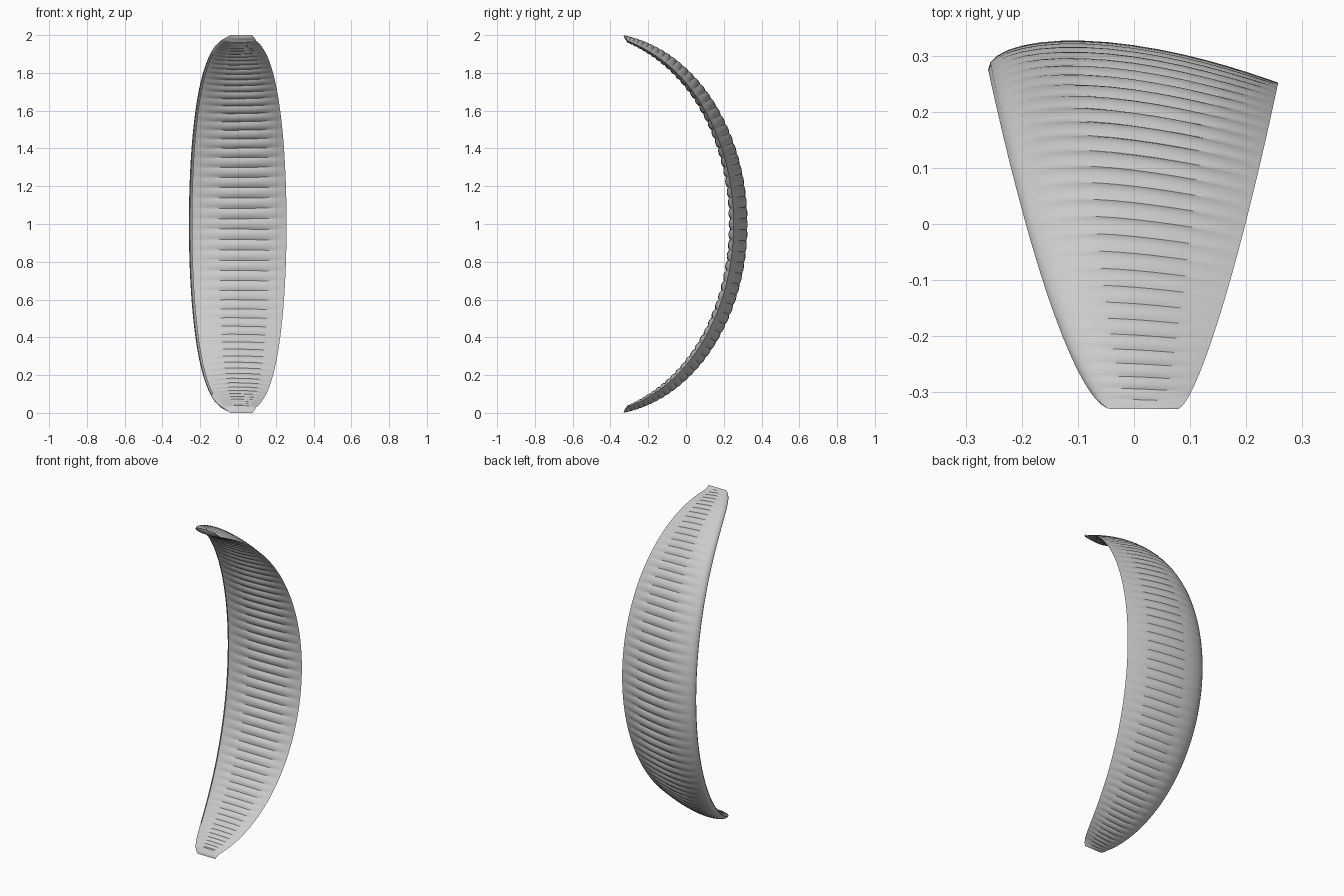
import bpy, bmesh
from math import sin, cos, pi, radians, hypot

if "Cube" in bpy.data.objects:
    bpy.data.objects.remove(bpy.data.objects["Cube"], do_unlink=True)

fabric = bpy.data.materials.new("light_grey_fabric")
fabric.use_nodes = True
fabric.diffuse_color = (0.6, 0.6, 0.6, 1)
fabric.node_tree.nodes["Principled BSDF"].inputs["Base Color"].default_value = (0.6, 0.6, 0.6, 1)

TIP = radians(82)             # half angle of the elliptical arc
DEPTH = 0.66 / (1 - cos(TIP))  # ellipse radius along y
RISE = 1 / sin(TIP)           # ellipse radius along z
CELLS, SUB = 59, 6            # inflated cells and rings per cell
STEPS = 18                    # chordwise steps on each surface
CHORD = 0.516                 # chord at the middle


def half_thickness(c):
    """Classic airfoil thickness for unit thickness, closed at the back."""
    return 5 * (0.2969 * c ** 0.5 - 0.126 * c - 0.3516 * c ** 2
                + 0.2843 * c ** 3 - 0.1036 * c ** 4)


def section(i):
    """Points of one airfoil ring, back edge -> top -> nose -> underside."""
    t = 2 * i / (CELLS * SUB) - 1
    a = abs(t)
    u = 1.22 * a - 0.22 * a ** 3.5
    phi = TIP * u * (1 if t > 0 else -1)
    y, z = DEPTH * cos(phi), RISE * sin(phi)

    # Outward direction of the arc
    ny, nz = cos(phi) / DEPTH, sin(phi) / RISE
    length = hypot(ny, nz)
    ny, nz = ny / length, nz / length

    # Inflation between the ribs
    speed = hypot(DEPTH * sin(phi), RISE * cos(phi))
    width = speed * TIP * (1.22 - 0.77 * a ** 2.5) * 2 / CELLS
    v = (i % SUB) / SUB
    bulge = 0.15 * width * 4 * v * (1 - v)

    # Planform narrows towards the tips, and the last cells flatten out
    taper = max(0, (cos(phi) - cos(TIP)) / (1 - cos(TIP)))
    nose = -0.04 - 0.22 * taper ** 0.6
    back = 0.077 + 0.18 * taper ** 0.69
    chord = back - nose
    close = min(1, (1 - a) * CELLS / 3) ** 0.5
    points = []
    for j in range(2 * STEPS):
        c = (1 + cos(pi * j / STEPS)) / 2
        top = j < STEPS
        swell = bulge * max(0, sin(pi * c ** 1.2))
        h = half_thickness(c) * chord * (0.205 if top else 0.125) + swell
        d = close * ((h if top else -h) - chord / CHORD * (0.055 + 0.023 * c))
        points.append((nose + c * chord, y + ny * d + 0.33 - DEPTH, 1 + z + nz * d))
    return points, u


# Canopy skin
bm = bmesh.new()
rings = []
for i in range(CELLS * SUB + 1):
    pts, u = section(i)
    rings.append(([bm.verts.new(p) for p in pts], u))
count = 2 * STEPS
for (a, ua), (b, ub) in zip(rings, rings[1:]):
    for j in range(count):
        # Air intake slot just under the nose
        if j == STEPS + 1 and max(ua, ub) < 0.83:
            continue
        k = (j + 1) % count
        bm.faces.new((a[j], b[j], b[k], a[k]))

# Weld the flattened wing tips
bmesh.ops.remove_doubles(bm, verts=bm.verts, dist=0.00001)
bmesh.ops.recalc_face_normals(bm, faces=bm.faces)

mesh = bpy.data.meshes.new("canopy")
bm.to_mesh(mesh)
bm.free()
mesh.materials.append(fabric)
canopy = bpy.data.objects.new("canopy", mesh)
bpy.context.collection.objects.link(canopy)

bpy.ops.object.select_all(action="DESELECT")
canopy.select_set(True)
bpy.context.view_layer.objects.active = canopy
bpy.ops.object.shade_smooth_by_angle(angle=radians(30))
